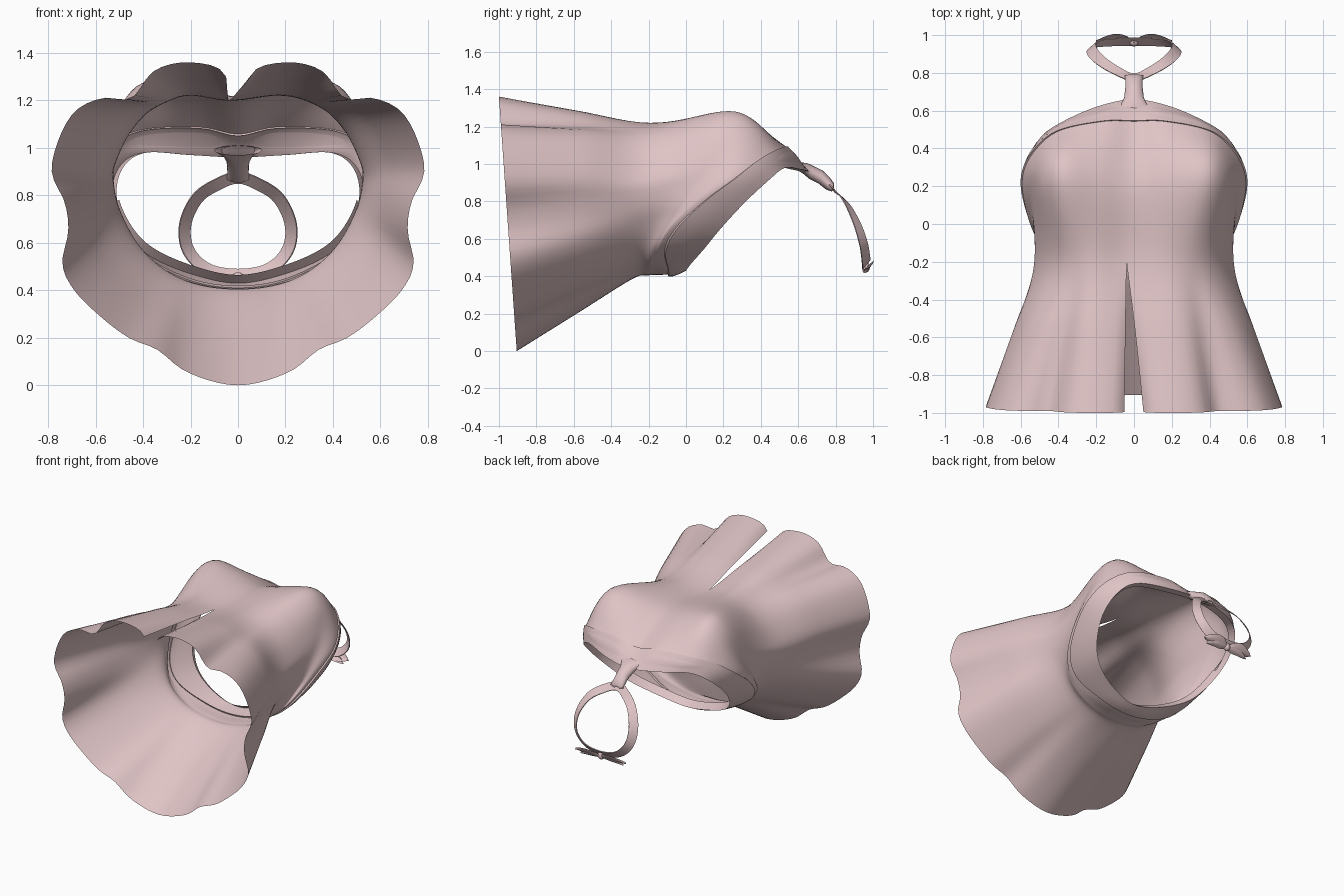
import bpy, bmesh, math
from mathutils import Vector as V

if "Cube" in bpy.data.objects:
    bpy.data.objects.remove(bpy.data.objects["Cube"])

pink = bpy.data.materials.new("dusty_pink")
pink.diffuse_color = (0.74, 0.55, 0.56, 1)
pink.use_nodes = True
pink.node_tree.nodes["Principled BSDF"].inputs["Base Color"].default_value = pink.diffuse_color


def catmull(a, b, c, d, t):
    return 0.5 * (2 * b + (c - a) * t + (2 * a - 5 * b + 4 * c - d) * t * t
                  + (3 * b - a - 3 * c + d) * t ** 3)


def spline(pts, n, mirrored=False):
    """Smooth curve through pts, resampled to n + 1 evenly spaced points."""
    def ghost(p, q):
        return V((-q.x, q.y, q.z)) if mirrored and abs(p.x) < 1e-4 else 2 * p - q
    p = [ghost(pts[0], pts[1])] + pts + [ghost(pts[-1], pts[-2])]
    fine = [catmull(*p[i:i + 4], k / 16) for i in range(len(pts) - 1) for k in range(16)] + [pts[-1]]
    acc = [0]
    for a, b in zip(fine, fine[1:]):
        acc.append(acc[-1] + (b - a).length)
    out, j = [], 0
    for i in range(n + 1):
        s = acc[-1] * i / n
        while j < len(fine) - 2 and acc[j + 1] < s:
            j += 1
        out.append(fine[j].lerp(fine[j + 1], min(1, (s - acc[j]) / (acc[j + 1] - acc[j]))))
    return out


def make(name, rows, closed=False, mirror=False, angle=60):
    """Skin a grid of rows of points; optionally add the x-mirrored half."""
    bm = bmesh.new()
    for s in ((1, -1) if mirror else (1,)):
        g = [[bm.verts.new((p.x * s, p.y, p.z)) for p in r] for r in rows]
        for a, b in zip(g, g[1:]):
            m = len(a)
            for i in range(m if closed else m - 1):
                k = (i + 1) % m
                q = [a[i], a[k], b[k], b[i]]
                bm.faces.new(q if s > 0 else q[::-1])
    bmesh.ops.remove_doubles(bm, verts=bm.verts, dist=0.0008)
    me = bpy.data.meshes.new(name)
    bm.to_mesh(me)
    bm.free()
    me.materials.append(pink)
    ob = bpy.data.objects.new(name, me)
    bpy.context.collection.objects.link(ob)
    bpy.context.view_layer.objects.active = ob
    ob.select_set(True)
    bpy.ops.object.shade_smooth_by_angle(angle=math.radians(angle))
    ob.select_set(False)
    return ob


# --- Bodice: half rings from centre front (top) round to centre back (bottom) ---
N = 56
hem = [V((x, -0.905 - 0.07 * z, z)) for x, z in (
    (.05, 1.3), (.1, 1.345), (.24, 1.36), (.36, 1.32), (.45, 1.21), (.57, 1.21), (.68, 1.16),
    (.75, 1.05), (.785, .9), (.73, .77), (.715, .65), (.74, .51), (.69, .4), (.58, .29),
    (.46, .2), (.34, .15), (.24, .07), (.12, .02), (0, 0))]
waist = [V((x, -0.33 + 0.11 * z, z)) for x, z in (
    (0, 1.2), (.2, 1.22), (.35, 1.17), (.45, 1.07), (.52, .93), (.53, .85), (.5, .72),
    (.42, .58), (.3, .47), (.15, .4), (0, .385))]
bust = [V(p) for p in (
    (0, .22, 1.21), (.2, .25, 1.25), (.38, .26, 1.28), (.48, .22, 1.2), (.53, .15, 1.05),
    (.54, .05, .9), (.52, -.05, .75), (.43, -.16, .57), (.25, -.19, .45), (0, -.2, .405))]
fold = [V(p) for p in (
    (0, .54, 1.06), (.16, .54, 1.09), (.4, .49, 1.08), (.53, .38, 1.02), (.59, .25, .92),
    (.575, .1, .81), (.51, -.06, .66), (.4, -.12, .54), (.2, -.1, .44), (0, -.1, .41))]
edge = [V(p) for p in (
    (0, .66, .96), (.2, .62, .97), (.4, .53, .98), (.5, .45, .92), (.53, .32, .8),
    (.48, .19, .66), (.38, .1, .55), (.2, .03, .47), (0, 0, .43))]
hem, waist, bust, fold, edge = [spline(r, N, True) for r in (hem, waist, bust, fold, edge)]
flare = [a.lerp(b, .55) for a, b in zip(hem, waist)]
# the edge turns inward into a narrow facing
facing = [V((p.x * .965, p.y - .05, p.z + (.035 if p.z < .75 else -.0))) for p in edge]
rings = [hem, flare, waist, bust, fold, edge]
ghosts = [[2 * a - b for a, b in zip(hem, flare)]] + rings + [[2 * a - b for a, b in zip(edge, fold)]]
rows = [[catmull(*[ghosts[r + j][i] for j in range(4)], k / 10) for i in range(N + 1)]
        for r in range(len(rings) - 1) for k in range(10)] + [edge, facing]
# the front slit ends at the waist row, so the opening starts at zero width there
for r in rows[20:]:
    r[0].x = 0
for k in range(20):
    r = rows[k]
    d = r[0].x - .05 * (1 - k / 20)
    r[0].x -= d
body = make("bodice", rows, mirror=True)
for v in body.data.vertices:          # slit point sits slightly off centre
    c = v.co
    if c.z > 1.1:
        t = max(0, 1 - abs(c.y + .2) / (.8 if c.y < -.2 else .3))
        c.x -= .04 * t * max(0, 1 - abs(c.x) / .3)

# --- Raised trim lying over the bust line ---
trim = []
for a, b, o in ((.0, 0, -.01), (.06, 0, .012), (.3, 0, .016), (.7, 0, .01), (1, 0, .0)):
    row = []
    for p, q in zip(fold, edge):
        m = p.lerp(q, a)
        out = V((m.x, 0, m.z - .78)).normalized()
        row.append(m + out * o)
    trim.append(row)
make("neckline_trim", trim, mirror=True)


# --- Gathered neck loop ---
def tube(name, sections, n=20):
    rows = [[V((rx * math.cos(2 * math.pi * i / n), y + .3 * rz * math.sin(2 * math.pi * i / n),
                z + rz * math.sin(2 * math.pi * i / n))) for i in range(n)]
            for y, z, rx, rz in sections]
    return make(name, rows, closed=True)


tube("neck_loop", [(.6, .99, .1, .02), (.64, .975, .065, .03), (.67, .955, .052, .035), (.72, .93, .046, .035),
                   (.76, .895, .045, .032), (.785, .875, .05, .022), (.79, .87, .02, .008)])

# --- Neck strap: a flat ribbon running round to the bow ---
path = spline([V(p) for p in ((0, .775, .875), (.08, .805, .85), (.17, .86, .79), (.222, .915, .68),
                              (.21, .95, .57), (.13, .962, .49), (0, .965, .465))], 36, True)
strap = []
for i, p in enumerate(path):
    w = V((p.x, 0, p.z - .66)).normalized() * .024 + V((0, -.02, 0))
    nrm = V((p.x, .25, p.z - .66)).normalized() * .003
    strap.append([p - w + nrm, p + w + nrm, p + w - nrm, p - w - nrm])
make("neck_strap", strap, closed=True, mirror=True, angle=40)


# --- Bow: leaf shaped loops and tails with a small knot ---
def leaf(name, tip, half, width):
    base, rows = V((0, .962, .445)), []
    for i in range(13):
        t = i / 12
        c = base.lerp(tip, t) + V((0, .012, .008)) * math.sin(math.pi * t)
        w = width * (.2 + half * math.sin(math.pi * t ** .8)) * (1 if i < 12 else .4)
        rows.append([c + w * s + V((0, .008, -.008)) * (1 - s * s) for s in (-1, -.5, 0, .5, 1)])
    make(name, rows, mirror=True)


leaf("bow_loop", V((.2, .965, .45)), .85, V((0, .03, .03)))
leaf("bow_tail", V((.17, .95, .425)), .7, V((0, .022, .026)))
knot = [[V((.026 * math.cos(u) * math.sin(v), .962 + .022 * math.sin(u) * math.sin(v), .448 + .028 * math.cos(v)))
         for u in [2 * math.pi * i / 14 for i in range(14)]]
        for v in [math.pi * (.02 + .96 * j / 8) for j in range(9)]]
make("bow_knot", knot, closed=True)
